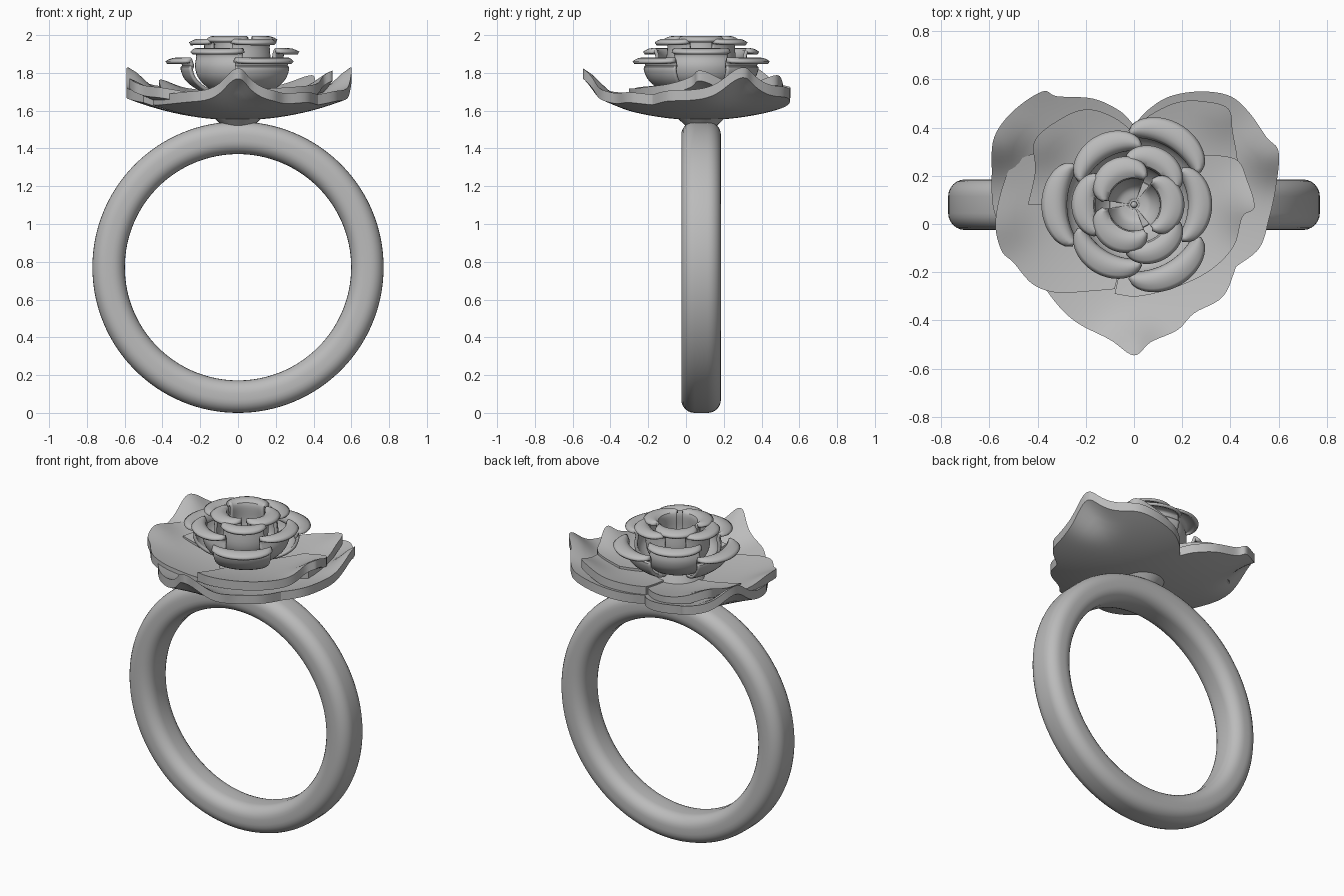
import bpy, bmesh, math
from math import cos, sin, pi, radians, exp, sqrt
from mathutils import Vector

if "Cube" in bpy.data.objects:
    bpy.data.objects.remove(bpy.data.objects["Cube"])

CY = 0.08  # shared y axis of band and flower

metal = bpy.data.materials.new("grey metal")
metal.use_nodes = True
GREY = (0.5, 0.5, 0.5, 1)
metal.diffuse_color = GREY
metal.node_tree.nodes["Principled BSDF"].inputs["Base Color"].default_value = GREY


def finish(name, bm, angle=35):
    bmesh.ops.recalc_face_normals(bm, faces=bm.faces)
    mesh = bpy.data.meshes.new(name)
    bm.to_mesh(mesh)
    bm.free()
    mesh.materials.append(metal)
    obj = bpy.data.objects.new(name, mesh)
    bpy.context.collection.objects.link(obj)
    bpy.ops.object.select_all(action='DESELECT')
    obj.select_set(True)
    bpy.context.view_layer.objects.active = obj
    bpy.ops.object.shade_smooth_by_angle(angle=radians(angle))
    return obj


def grid_faces(bm, rows, wrap=False):
    """Join rows of points into quads."""
    rows = [[bm.verts.new(p) for p in row] for row in rows]
    if wrap:
        rows = [row + row[:1] for row in rows + rows[:1]]
    for a, b in zip(rows, rows[1:]):
        for i in range(len(a) - 1):
            bm.faces.new((a[i], a[i + 1], b[i + 1], b[i]))


def spline(points, steps=6):
    """Smooth curve through the points."""
    pts = [Vector(p) for p in points]
    pts = [2 * pts[0] - pts[1]] + pts + [2 * pts[-1] - pts[-2]]
    out = []
    for a, b, c, d in zip(pts, pts[1:], pts[2:], pts[3:]):
        for k in range(steps):
            t = k / steps
            out.append(0.5 * (2 * b + (c - a) * t + (2 * a - 5 * b + 4 * c - d) * t ** 2
                              + (3 * b - a - 3 * c + d) * t ** 3))
    return out + [pts[-2]]


# Finger band: rounded section swept round the circle
def band():
    half_r, half_w, corner = 0.086, 0.105, 0.07
    section = []
    for q in range(4):
        sx = 1 if q in (0, 3) else -1
        sy = 1 if q < 2 else -1
        for k in range(7):
            a = (q + k / 6) * pi / 2
            section.append((0.685 + sx * (half_r - corner) + corner * cos(a),
                            sy * (half_w - corner) + corner * sin(a)))
    rows = []
    for i in range(128):
        a = 2 * pi * i / 128
        rows.append([(r * cos(a), CY + y, 0.771 + r * sin(a)) for r, y in section])
    bm = bmesh.new()
    grid_faces(bm, rows, wrap=True)
    finish("finger_band", bm, 60)


# Broad outer petals: a dished fan out to a drawn outline, with lifted tips
def broad_petal(name, base, outline, tips, lift=0.09, thick=0.055):
    curve = spline(outline)
    rows = []
    for i in range(15):
        s = 0.02 + 0.98 * i / 14
        row = []
        for p in curve:
            x, y = p.x * s, (p.y - CY) * s
            r2 = x * x + y * y
            z = base + 0.33 * r2
            for tx, ty in tips:
                d2 = (x - tx) ** 2 + (y + CY - ty) ** 2
                z += lift * exp(-d2 / 0.014)
            row.append((x, y + CY, z))
        rows.append(row)
    bm = bmesh.new()
    grid_faces(bm, rows)
    top = bmesh.ops.extrude_face_region(bm, geom=bm.faces[:])["geom"]
    bmesh.ops.translate(bm, vec=(0, 0, thick),
                        verts=[v for v in top if isinstance(v, bmesh.types.BMVert)])
    finish(name, bm, 40)


# Inner cupped petals: curved wall with a lip curling outward
def cup_petal(name, angle, half_angle, wall, lip, low, high, thick=0.018):
    profile = spline([(wall * 0.15, low), (wall * 0.6, low + 0.015),
                      (wall * 0.9, low + 0.07), (wall, low + 0.13),
                      (wall * 0.97, high - 0.035), (wall, high - 0.008)], 4)
    rows = []
    for i in range(25):
        t = i / 12 - 1
        a = radians(angle + half_angle * t)
        reach = max(0.008, (lip - wall) * sqrt(max(0, 1 - t * t)))
        curl = [Vector((wall + reach * k, high - 0.004 + 0.008 * sin(pi * k) - 0.012 * k * k))
                for k in (0.2, 0.4, 0.6, 0.8, 1)]
        rows.append([(p.x * cos(a), CY + p.x * sin(a), p.y) for p in profile + curl])
    bm = bmesh.new()
    grid_faces(bm, rows)
    obj = finish(name, bm, 45)
    mod = obj.modifiers.new("thickness", 'SOLIDIFY')
    mod.thickness = thick
    mod.offset = 0


def cone(name, r_low, r_high, low, high):
    bm = bmesh.new()
    bmesh.ops.create_cone(bm, cap_ends=True, segments=32, radius1=r_low, radius2=r_high,
                          depth=high - low)
    bmesh.ops.translate(bm, verts=bm.verts, vec=(0, CY, (low + high) / 2))
    finish(name, bm)


band()
cone("flower_mount", 0.03, 0.13, 1.47, 1.565)

# Lower layer of broad petals
broad_petal("front_petal", 1.55,
            [(-.45, -.12), (-.36, -.28), (-.25, -.4), (-.1, -.48), (0, -.545),
             (.07, -.49), (.18, -.44), (.25, -.37), (.37, -.3), (.43, -.16)],
            [(0, -.545)])
broad_petal("back_left_petal", 1.55,
            [(0, .41), (.06, .475), (.15, .53), (.28, .55), (.4, .53), (.48, .46),
             (.55, .36), (.6, .3), (.59, .16), (.56, .02), (.52, -.1), (.42, -.18)],
            [(.6, .3)])
broad_petal("back_right_petal", 1.55,
            [(0, .41), (-.06, .47), (-.17, .52), (-.32, .53), (-.38, .55), (-.5, .47),
             (-.58, .36), (-.59, .22), (-.58, .05), (-.5, -.1)],
            [(-.58, .34)])

# Upper layer of broad petals
broad_petal("upper_right_petal", 1.575,
            [(-.4, .3), (-.5, .25), (-.55, .14), (-.575, 0), (-.55, -.11), (-.5, -.16),
             (-.42, -.25), (-.32, -.285), (-.2, -.28), (-.08, -.27)],
            [(-.575, 0)], 0.03)
broad_petal("upper_left_petal", 1.615,
            [(.26, .29), (.42, .27), (.47, .18), (.5, .07), (.45, .03), (.415, -.09),
             (.32, -.19), (.18, -.26), (.02, -.3), (-.08, -.29)],
            [(.5, .07)], 0.06)
broad_petal("upper_back_left_petal", 1.6,
            [(0, .4), (.08, .46), (.18, .505), (.28, .51), (.39, .48), (.41, .38),
             (.43, .25), (.42, .1)],
            [(.39, .48)], 0.03)
broad_petal("upper_back_right_petal", 1.59,
            [(0, .38), (-.08, .44), (-.18, .475), (-.28, .45), (-.41, .35), (-.41, .22),
             (-.44, .08)],
            [(-.41, .35)], 0.04)

# Four rings of three cupped petals, each ring turned against the last
rings = [("outer_cup", 180, 33, 0.295, 0.38, 1.69, 1.87),
         ("second_cup", 0, 36, 0.24, 0.32, 1.7, 1.92),
         ("third_cup", 180, 40, 0.175, 0.255, 1.72, 1.97),
         ("inner_cup", 0, 52, 0.12, 0.205, 1.74, 1.985)]
for label, start, half, wall, lip, low, high in rings:
    for k in range(3):
        cup_petal(f"{label}_petal_{k + 1}", start + 120 * k, half, wall, lip, low, high)

# Flower heart
cone("flower_core", 0.17, 0.1, 1.6, 1.75)
bead = bmesh.new()
bmesh.ops.create_uvsphere(bead, u_segments=16, v_segments=10, radius=0.014)
bmesh.ops.translate(bead, verts=bead.verts, vec=(0, CY, 1.76))
finish("centre_bead", bead)
